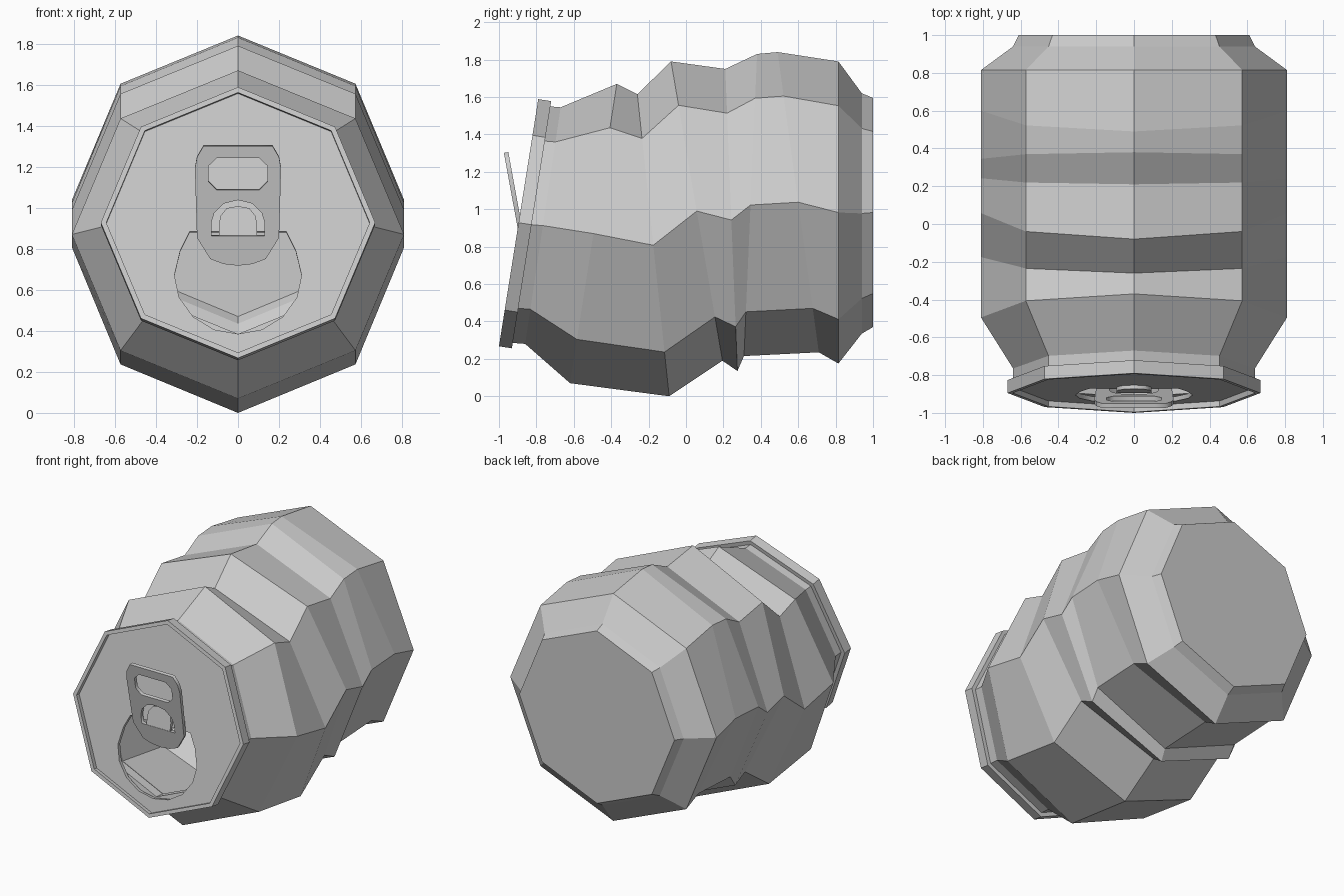
import bpy, bmesh
from math import sin, cos, pi, radians
from mathutils import Vector, Matrix

if "Cube" in bpy.data.objects:
    bpy.data.objects.remove(bpy.data.objects["Cube"])

SIDES = 8


def loft(name, rings, caps=(False, False)):
    """Skin octagonal rings given as (rx, top point (y, z), bottom point (y, z))."""
    bm = bmesh.new()
    loops = []
    for rx, top, bot in rings:
        t, b = Vector((0, *top)), Vector((0, *bot))
        c, h = (t + b) / 2, (t - b) / 2
        loops.append([bm.verts.new(c + h * cos(a) + Vector((rx * sin(a), 0, 0)))
                      for a in (2 * pi * i / SIDES for i in range(SIDES))])
    for p, q in zip(loops, loops[1:]):
        for i in range(SIDES):
            j = (i + 1) % SIDES
            bm.faces.new((p[i], p[j], q[j], q[i]))
    for use, loop in zip(caps, (loops[0], loops[-1])):
        if use:
            bm.faces.new(loop)
    bmesh.ops.recalc_face_normals(bm, faces=bm.faces)
    me = bpy.data.meshes.new(name)
    bm.to_mesh(me)
    bm.free()
    ob = bpy.data.objects.new(name, me)
    bpy.context.collection.objects.link(ob)
    return ob


def plate(name, outlines, thickness, origin, up):
    """Flat plate from closed outlines (later ones are holes), upright along 'up'."""
    cu = bpy.data.curves.new(name, 'CURVE')
    cu.dimensions = '2D'
    cu.fill_mode = 'BOTH'
    cu.extrude = thickness / 2
    for pts in outlines:
        sp = cu.splines.new('POLY')
        sp.points.add(len(pts) - 1)
        for p, (x, y) in zip(sp.points, pts):
            p.co = (x, y, 0, 1)
        sp.use_cyclic_u = True
    ob = bpy.data.objects.new(name, cu)
    bpy.context.collection.objects.link(ob)
    x = Vector((1, 0, 0))
    rot = Matrix((x, up, x.cross(up))).transposed()
    ob.matrix_world = Matrix.Translation(origin) @ rot.to_4x4()
    bpy.ops.object.select_all(action='DESELECT')
    ob.select_set(True)
    bpy.context.view_layer.objects.active = ob
    bpy.ops.object.convert(target='MESH')
    return ob


def mirrored(half):
    """Close a right-hand half outline (top to bottom) with its mirror image."""
    return half + [(-x, y) for x, y in reversed(half) if x > 1e-5]


# Tilted plane of the lid
UP = Vector((0, 0.157, 0.9876)).normalized()
OUT = Vector((1, 0, 0)).cross(UP)
CENTRE = Vector((0, -0.895, 0.928))


def lid_ring(r, depth):
    c = CENTRE - OUT * depth
    t, b = c + UP * r, c - UP * r
    return (r, (t.y, t.z), (b.y, b.z))


# Crumpled body: rings from neck to base
outer = [
    lid_ring(0.64, 0.065),
    (0.64, (-0.67, 1.545), (-0.86, 0.28)),
    (0.81, (-0.37, 1.67), (-0.62, 0.07)),
    (0.81, (-0.26, 1.615), (-0.09, 0.0)),
    (0.81, (-0.08, 1.79), (0.195, 0.19)),
    (0.81, (0.21, 1.75), (0.275, 0.135)),
    (0.81, (0.38, 1.83), (0.31, 0.215)),
    (0.81, (0.49, 1.84), (0.71, 0.235)),
    (0.81, (0.815, 1.79), (0.815, 0.175)),
    (0.64, (0.94, 1.62), (0.94, 0.335)),
    (0.61, (1.0, 1.595), (1.0, 0.37)),
]


def inset(ring, d=0.1):
    rx, t, b = ring
    t, b = Vector(t), Vector(b)
    k = (t - b).normalized() * d
    t, b = t - k, b + k
    for v in (t, b):
        if v.x > 0:
            v.x *= 0.92
    return (rx - d, tuple(t), tuple(b))


inner = [inset(r) for r in reversed(outer)]
loft("can_body", inner + outer, (True, True))

# Raised rim around the lid
loft("rim", [lid_ring(0.62, 0.07), lid_ring(0.669, 0.07), lid_ring(0.669, 0),
             lid_ring(0.642, 0), lid_ring(0.642, 0.035)])

# Lid with drinking hole
octagon = [(0.642 * sin(2 * pi * i / SIDES), 0.642 * cos(2 * pi * i / SIDES))
           for i in range(SIDES)]
hole = mirrored([(0.235, -0.04)] + [
    (0.31 * cos(radians(a)), -0.255 + 0.29 * sin(radians(a)))
    for a in (25, 0, -22, -45, -68)] + [(0, -0.545)])
plate("lid", [octagon, hole], 0.025, CENTRE - OUT * 0.0425, UP)

# Pull tab, tipped forward, with finger hole and rivet cut-out
tab_up = Vector((0, -0.18, 0.984)).normalized()
tab_at = Vector((0, -0.888, 0.9))
tab = mirrored([(0.11, 0.41), (0.168, 0.41), (0.2, 0.355), (0.21, 0.3),
                (0.2, -0.045), (0.135, -0.15), (0.07, -0.175), (0, -0.183)])
finger = mirrored([(0.105, 0.35), (0.145, 0.31), (0.145, 0.235), (0.105, 0.193)])
dome = mirrored([(0, 0.142), (0.07, 0.125), (0.115, 0.08), (0.13, 0.03), (0.13, -0.035)])
plate("pull_tab", [tab, finger, dome], 0.024, tab_at, tab_up)

# Rivet tongue fixing the tab to the lid
tongue = mirrored([(0, 0.108), (0.055, 0.098), (0.085, 0.06), (0.093, 0.02), (0.093, -0.036)])
plate("rivet_tongue", [tongue], 0.02, Vector((0, -0.88, 0.9)), UP)
